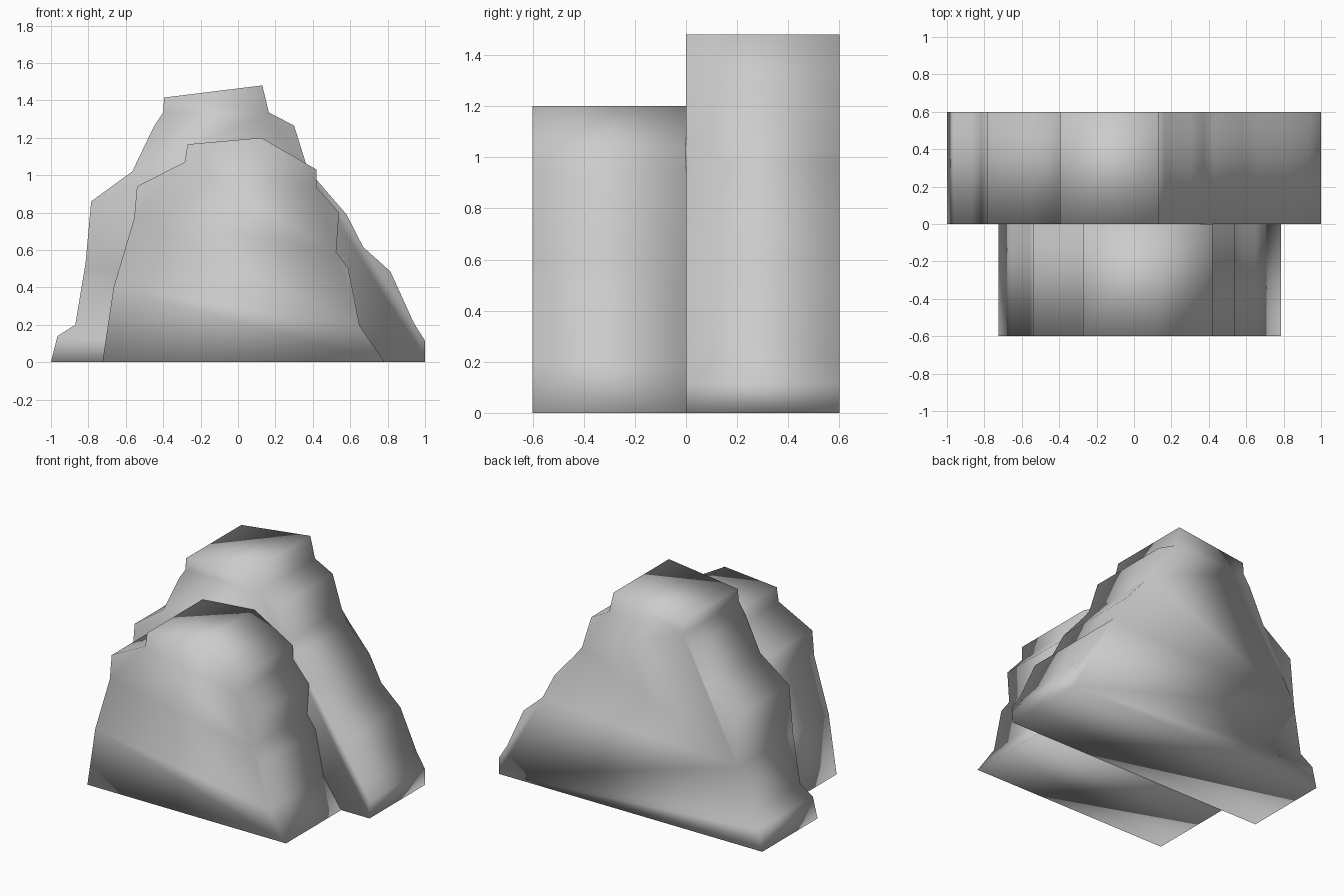
import bpy
import bmesh

cube = bpy.data.objects.get("Cube")
if cube:
    bpy.data.objects.remove(cube, do_unlink=True)

# Plain stone grey
stone = bpy.data.materials.new("stone_grey")
stone.use_nodes = True
grey = (0.6, 0.6, 0.6, 1)
stone.diffuse_color = grey
stone.node_tree.nodes["Principled BSDF"].inputs["Base Color"].default_value = grey


def rock_slab(name, outline, y_front, depth):
    """Extrude a craggy outline backwards into a closed, softly shaded slab."""
    bm = bmesh.new()
    face = bm.faces.new([bm.verts.new((x, y_front, z)) for x, z in outline])
    back = bmesh.ops.extrude_face_region(bm, geom=[face], use_keep_orig=True)
    moved = [v for v in back["geom"] if isinstance(v, bmesh.types.BMVert)]
    bmesh.ops.translate(bm, verts=moved, vec=(0, depth, 0))
    bmesh.ops.recalc_face_normals(bm, faces=bm.faces)
    for f in bm.faces:
        f.smooth = True
    mesh = bpy.data.meshes.new(name)
    bm.to_mesh(mesh)
    bm.free()
    mesh.materials.append(stone)
    obj = bpy.data.objects.new(name, mesh)
    bpy.context.collection.objects.link(obj)
    return obj


# Tall slab behind
back_outline = [
    (-1, 0), (-0.965, 0.14), (-0.87, 0.2), (-0.815, 0.53), (-0.785, 0.86),
    (-0.565, 1.02), (-0.45, 1.26), (-0.4, 1.335), (-0.395, 1.415),
    (0.13, 1.48), (0.165, 1.335), (0.3, 1.265), (0.37, 1.04), (0.425, 0.97),
    (0.58, 0.79), (0.67, 0.615), (0.815, 0.485), (0.94, 0.21), (1, 0.115), (1, 0),
]
rock_slab("back_rock", back_outline, 0, 0.6)

# Shorter slab in front
front_outline = [
    (-0.725, 0), (-0.665, 0.4), (-0.555, 0.77), (-0.54, 0.94), (-0.285, 1.07),
    (-0.27, 1.165), (0.125, 1.2), (0.42, 1.03), (0.42, 0.935), (0.54, 0.8),
    (0.525, 0.59), (0.59, 0.5), (0.65, 0.195), (0.785, 0),
]
rock_slab("front_rock", front_outline, -0.6, 0.6)
